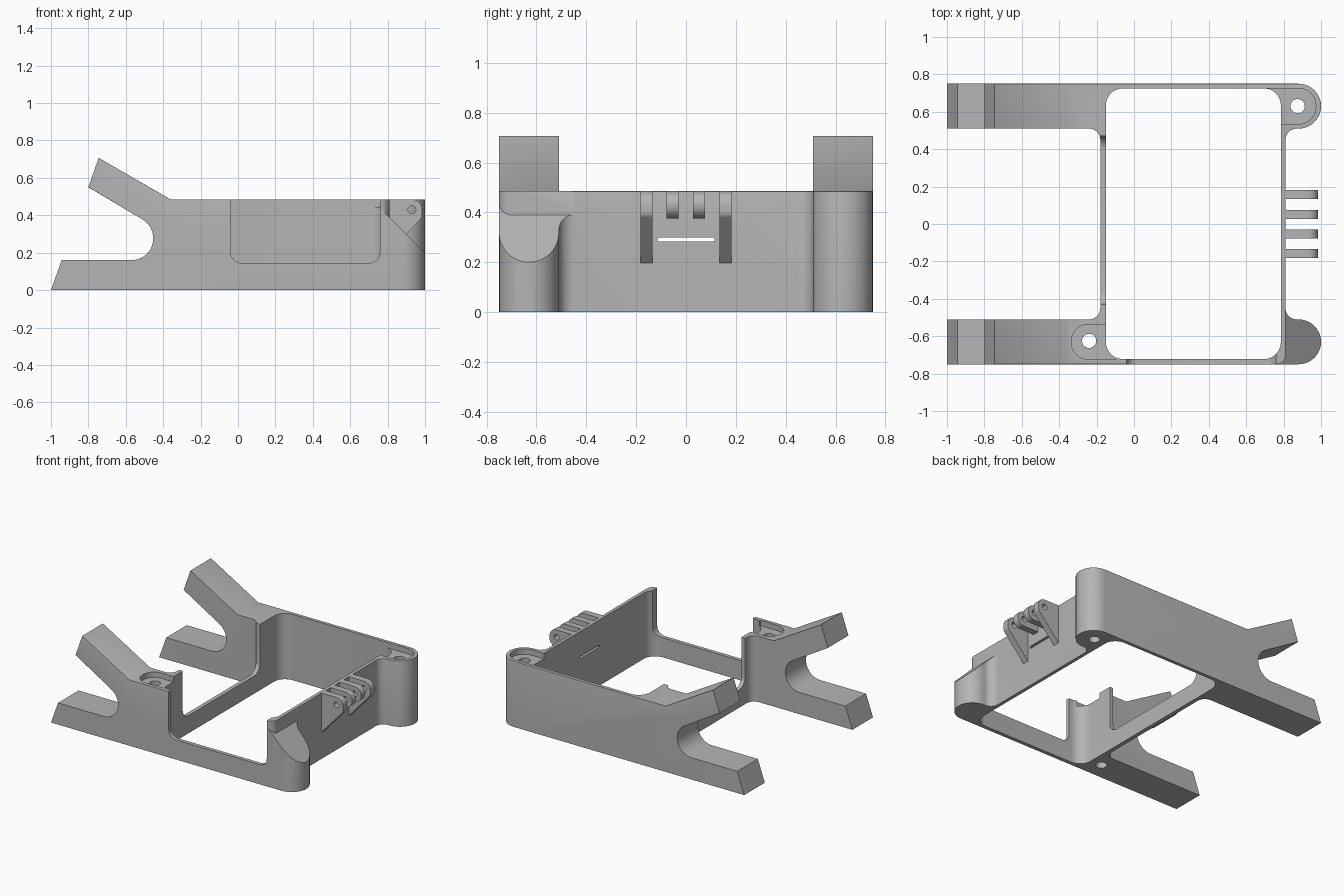
import bpy, bmesh, math
from mathutils import Vector

if "Cube" in bpy.data.objects:
    bpy.data.objects.remove(bpy.data.objects["Cube"], do_unlink=True)

grey = bpy.data.materials.new("plain grey")
grey.use_nodes = True
COLOUR = (0.46, 0.46, 0.46, 1)
grey.diffuse_color = COLOUR
grey.node_tree.nodes["Principled BSDF"].inputs["Base Color"].default_value = COLOUR

TOP = 0.485


def rounded(corners, steps=10):
    """Polygon outline; each corner is (u, v) or (u, v, radius)."""
    out = []
    n = len(corners)
    for i, c in enumerate(corners):
        p = Vector(c[:2])
        r = c[2] if len(c) > 2 else 0
        if r == 0:
            out.append(p)
            continue
        a = (Vector(corners[i - 1][:2]) - p).normalized()
        b = (Vector(corners[(i + 1) % n][:2]) - p).normalized()
        half = a.angle(b) / 2
        centre = p + (a + b).normalized() * (r / math.sin(half))
        start = p + a * (r / math.tan(half)) - centre
        end = p + b * (r / math.tan(half)) - centre
        total = start.angle(end)
        for k in range(steps + 1):
            t = k / steps
            out.append(centre + (start * math.sin((1 - t) * total)
                                 + end * math.sin(t * total)) / math.sin(total))
    return [p for i, p in enumerate(out) if (p - out[i - 1]).length > 1e-4]


def prism(name, outline, axis, low, high):
    """Extrude an outline along one axis."""
    place = {"z": lambda u, v, w: (u, v, w),
             "y": lambda u, v, w: (u, w, v),
             "x": lambda u, v, w: (w, u, v)}[axis]
    bm = bmesh.new()
    rings = [[bm.verts.new(place(p[0], p[1], w)) for p in outline] for w in (low, high)]
    n = len(outline)
    bm.faces.new(rings[0])
    bm.faces.new(rings[1])
    for i in range(n):
        j = (i + 1) % n
        bm.faces.new((rings[0][i], rings[0][j], rings[1][j], rings[1][i]))
    bmesh.ops.recalc_face_normals(bm, faces=bm.faces)
    mesh = bpy.data.meshes.new(name)
    bm.to_mesh(mesh)
    bm.free()
    mesh.materials.append(grey)
    ob = bpy.data.objects.new(name, mesh)
    bpy.context.collection.objects.link(ob)
    return ob


def box(u0, u1, v0, v1, r=0):
    return rounded([(u0, v0, r), (u1, v0, r), (u1, v1, r), (u0, v1, r)])


def circle(u, v, r, n=32):
    return [(u + r * math.cos(k * math.tau / n), v + r * math.sin(k * math.tau / n))
            for k in range(n)]


def activate(ob):
    bpy.ops.object.select_all(action="DESELECT")
    ob.select_set(True)
    bpy.context.view_layer.objects.active = ob


def combine(ob, tool, operation="DIFFERENCE"):
    activate(ob)
    mod = ob.modifiers.new("combine", "BOOLEAN")
    mod.operation = operation
    mod.solver = "EXACT"
    mod.object = tool
    bpy.ops.object.modifier_apply(modifier=mod.name)
    bpy.data.objects.remove(tool, do_unlink=True)


def smooth(ob):
    activate(ob)
    bpy.ops.object.shade_smooth_by_angle(angle=math.radians(30))


# Body: plan outline crossed with the forked side profile
plan = rounded([(-1.1, -0.75), (1, -0.75, 0.12), (1, -0.51, 0.12), (0.81, -0.51, 0.06),
                (0.81, 0.51, 0.06), (1, 0.51, 0.12), (1, 0.75, 0.12), (-1.1, 0.75),
                (-1.1, 0.51), (-0.18, 0.51, 0.06), (-0.18, -0.51, 0.06), (-1.1, -0.51)])
throat = [(-0.57 + 0.117 * math.cos(math.radians(a)), 0.277 + 0.117 * math.sin(math.radians(a)))
          for a in range(-90, 61, 10)]
side = [(-1, 0), (1.1, 0), (1.1, TOP), (-0.36, TOP), (-0.745, 0.707), (-0.8, 0.55)]
side += throat[::-1] + [(-0.943, 0.16)]
body = prism("forked_frame", plan, "z", -0.1, 1)
combine(body, prism("side_profile", side, "y", -0.9, 0.9), "INTERSECT")

# Rounded outer top edge
bm = bmesh.new()
bm.from_mesh(body.data)
bmesh.ops.remove_doubles(bm, verts=bm.verts, dist=1e-5)
bm.normal_update()
rim = []
for e in bm.edges:
    mid = (e.verts[0].co + e.verts[1].co) / 2
    if len(e.link_faces) == 2 and mid.z > 0.4 and (abs(mid.y) > 0.74 or mid.x > 0.5):
        tilt = sorted(abs(f.normal.z) for f in e.link_faces)
        if tilt[0] < 0.1 and tilt[1] > 0.8:
            rim.append(e)
bmesh.ops.bevel(bm, geom=rim, offset=0.022, offset_type="OFFSET", segments=4,
                profile=0.5, affect="EDGES", clamp_overlap=True)
bm.to_mesh(body.data)
bm.free()

# Sloped cut through the front lobe, leaving the rounded wall corner
slope = prism("slope_cut", [(0.75, 0.45), (1.1, 0.1), (1.1, 0.7), (0.75, 0.7)], "y", -0.9, -0.4)
corner = rounded([(0.6, -0.75), (0.81, -0.75, 0.05), (0.81, -0.3), (0.6, -0.3)])
combine(slope, prism("corner_keep", corner, "z", -0.2, 1))
combine(body, slope)

# Openings, wall cutouts, recesses, screw holes and slot
cuts = [
    ("opening", box(-0.15, 0.785, -0.722, 0.725, 0.09), "z", -0.1, 1),
    ("front_cutout", box(-0.04, 0.76, 0.145, 0.9, 0.06), "y", -0.9, -0.65),
    ("left_cutout", box(-0.43, 0.47, 0.13, 0.9, 0.07), "x", -0.25, -0.1),
    ("lobe_recess", rounded([(0.7, 0.535), (0.972, 0.535, 0.09), (0.972, 0.725, 0.09),
                             (0.7, 0.725)]), "z", TOP - 0.04, 1),
    ("boss_recess", rounded([(-0.1, -0.537), (-0.335, -0.537, 0.09), (-0.335, -0.724, 0.09),
                             (-0.1, -0.724)]), "z", TOP - 0.04, 1),
    ("lobe_hole", circle(0.875, 0.63, 0.038), "z", -0.1, 1),
    ("boss_hole", circle(-0.24, -0.625, 0.038), "z", -0.1, 1),
    ("strap_slot", box(-0.115, 0.115, 0.284, 0.3), "x", 0.7, 0.9),
]
for cut in cuts:
    combine(body, prism(*cut))
smooth(body)

# Hinge fingers on the side wall: braced outer pair, short inner pair
braced = rounded([(0.795, TOP), (0.985, TOP, 0.055), (0.985, 0.39, 0.04), (0.795, 0.18)])
short = rounded([(0.795, TOP), (0.985, TOP, 0.054), (0.985, 0.375, 0.054), (0.795, 0.375)])
fingers = [("outer_finger_front", braced, -0.183), ("inner_finger_front", short, -0.078),
           ("inner_finger_back", short, 0.028), ("outer_finger_back", braced, 0.134)]
for name, outline, y in fingers:
    finger = prism(name, outline, "y", y, y + 0.048)
    combine(finger, prism("pin_hole", circle(0.93, 0.43, 0.021, 20), "y", -0.5, 0.5))
    smooth(finger)
